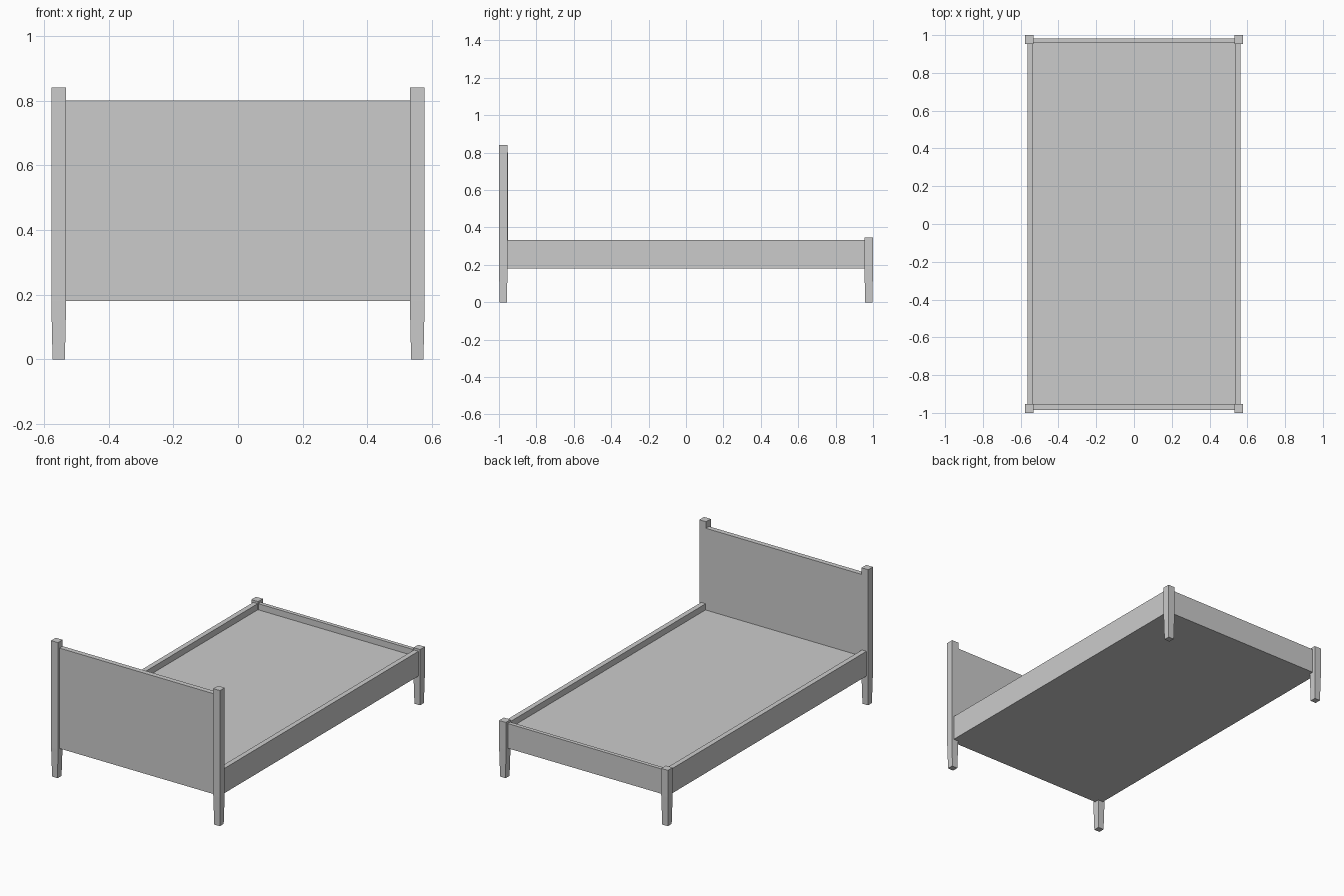
import bpy, bmesh

if "Cube" in bpy.data.objects:
    bpy.data.objects.remove(bpy.data.objects["Cube"])

RAIL_BOTTOM, RAIL_TOP = 0.18, 0.333
POST_X, POST_Y, POST_HALF = 0.554, 0.977, 0.023


def add_object(name, bm):
    mesh = bpy.data.meshes.new(name)
    bmesh.ops.recalc_face_normals(bm, faces=bm.faces)
    bm.to_mesh(mesh)
    bm.free()
    obj = bpy.data.objects.new(name, mesh)
    bpy.context.collection.objects.link(obj)
    return obj


def box(name, x, y, z):
    """Box spanning the (min, max) pair on each axis."""
    bm = bmesh.new()
    bmesh.ops.create_cube(bm, size=1)
    for v in bm.verts:
        v.co = [r[0] if c < 0 else r[1] for c, r in zip(v.co, (x, y, z))]
    return add_object(name, bm)


def post(name, cx, cy, top):
    """Square post with a slightly tapered leg below the rails."""
    bm = bmesh.new()
    rings = []
    for z, h in ((0, 0.019), (RAIL_BOTTOM, POST_HALF), (top, POST_HALF)):
        rings.append([bm.verts.new((cx + sx * h, cy + sy * h, z))
                      for sx, sy in ((-1, -1), (1, -1), (1, 1), (-1, 1))])
    bm.faces.new(rings[0])
    bm.faces.new(rings[-1])
    for a, b in zip(rings, rings[1:]):
        for i in range(4):
            j = (i + 1) % 4
            bm.faces.new((a[i], a[j], b[j], b[i]))
    return add_object(name, bm)


# Corner posts and side rails, one set per side
for side, s in (("left", -1), ("right", 1)):
    post(f"head_post_{side}", s * POST_X, -POST_Y, 0.84)
    post(f"foot_post_{side}", s * POST_X, POST_Y, 0.347)
    box(f"side_rail_{side}", sorted((s * 0.534, s * 0.565)),
        (-0.954, 0.954), (RAIL_BOTTOM, RAIL_TOP))

# End panels between the posts
box("headboard", (-0.531, 0.531), (-0.984, -0.953), (RAIL_BOTTOM, 0.80))
box("footboard", (-0.531, 0.531), (0.957, 0.981), (RAIL_BOTTOM, RAIL_TOP))

# Bed base filling the frame
box("bed_base", (-0.534, 0.534), (-0.953, 0.957), (RAIL_BOTTOM, 0.295))
